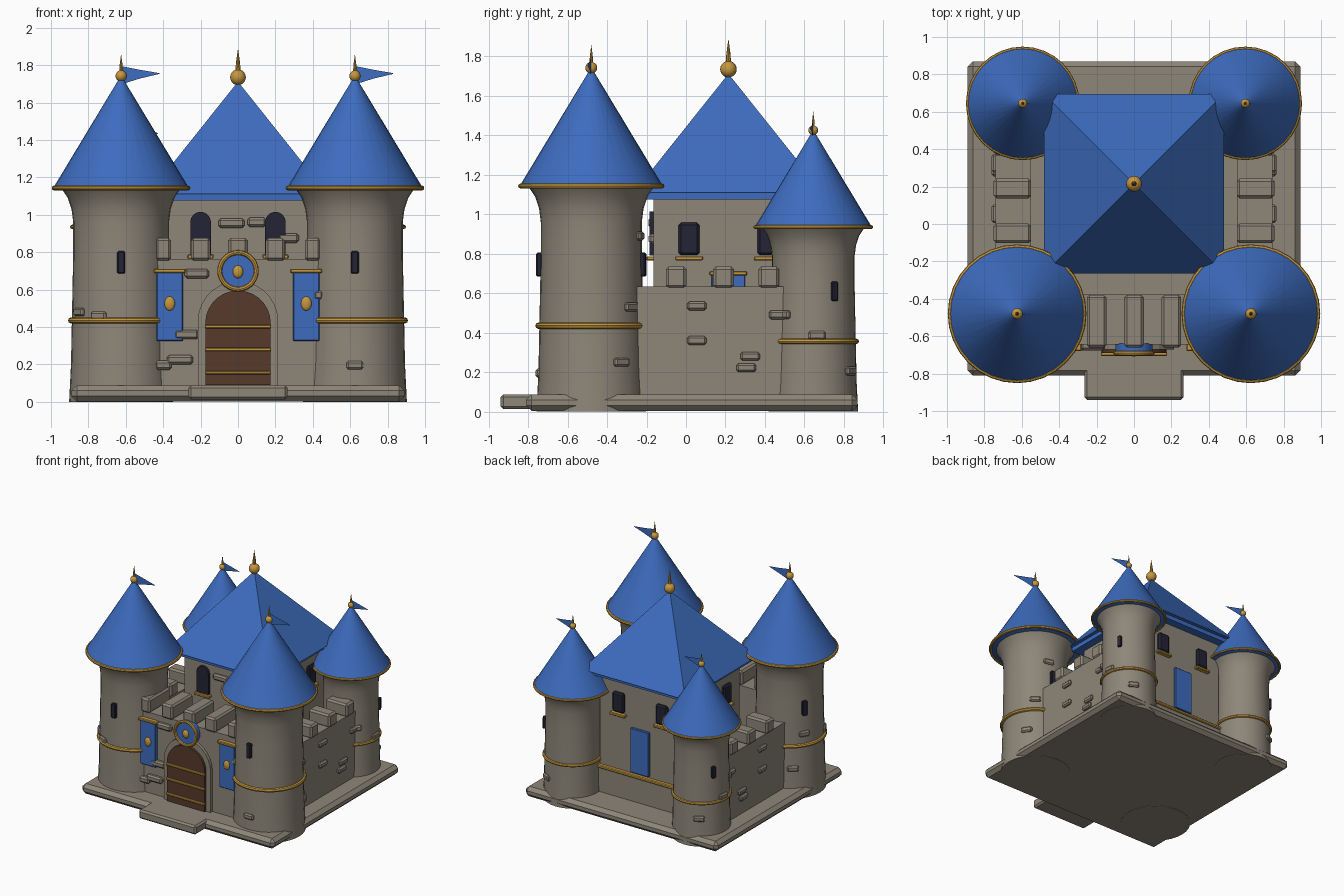
import bpy, bmesh, math
from mathutils import Matrix, Vector

if "Cube" in bpy.data.objects:
    bpy.data.objects.remove(bpy.data.objects["Cube"])

def material(name, rgb):
    m = bpy.data.materials.new(name)
    m.diffuse_color = (*rgb, 1)
    m.use_nodes = True
    m.node_tree.nodes["Principled BSDF"].inputs["Base Color"].default_value = m.diffuse_color
    return m

STONE = material("grey stone", (0.27, 0.24, 0.19))
BLUE = material("royal blue", (0.047, 0.15, 0.52))
GOLD = material("gold", (0.56, 0.31, 0.05))
WOOD = material("brown wood", (0.095, 0.042, 0.024))
DARK = material("dark glass", (0.017, 0.017, 0.035))

def finish(name, bm, mat, loc=(0, 0, 0), rot=0, smooth=False):
    bmesh.ops.recalc_face_normals(bm, faces=bm.faces)
    me = bpy.data.meshes.new(name)
    bm.to_mesh(me)
    bm.free()
    me.transform(Matrix.Translation(loc) @ Matrix.Rotation(rot, 4, 'Z'))
    me.materials.append(mat)
    ob = bpy.data.objects.new(name, me)
    bpy.context.collection.objects.link(ob)
    if smooth:
        bpy.ops.object.select_all(action='DESELECT')
        ob.select_set(True)
        bpy.context.view_layer.objects.active = ob
        bpy.ops.object.shade_smooth_by_angle(angle=math.radians(35))
    return ob

def box(name, mat, loc, size, bevel=0.0, rot=0):
    bm = bmesh.new()
    bmesh.ops.create_cube(bm, size=1, matrix=Matrix.Diagonal((*size, 1)))
    if bevel:
        bmesh.ops.bevel(bm, geom=bm.edges[:], offset=bevel, segments=1, affect='EDGES')
    return finish(name, bm, mat, loc, rot)

def lathe(name, mat, prof, loc, n=32):
    """Revolve (radius, z) points; radius 0 closes to a point."""
    bm = bmesh.new()
    vs = [bm.verts.new((r, 0, z)) for r, z in prof]
    es = [bm.edges.new(p) for p in zip(vs, vs[1:])]
    bmesh.ops.spin(bm, geom=vs + es, cent=(0, 0, 0), axis=(0, 0, 1),
                   angle=2 * math.pi, steps=n, use_duplicate=False)
    bmesh.ops.remove_doubles(bm, verts=bm.verts, dist=1e-5)
    return finish(name, bm, mat, loc, smooth=True)

def ring(name, R, r, loc, n=32, upright=False):
    bm = bmesh.new()
    c = [bm.verts.new((R + r * math.cos(t), 0, r * math.sin(t)))
         for t in [k * math.pi / 4 for k in range(8)]]
    es = [bm.edges.new((c[k], c[(k + 1) % 8])) for k in range(8)]
    bmesh.ops.spin(bm, geom=c + es, cent=(0, 0, 0), axis=(0, 0, 1),
                   angle=2 * math.pi, steps=n, use_duplicate=False)
    bmesh.ops.remove_doubles(bm, verts=bm.verts, dist=1e-5)
    if upright:
        bm.transform(Matrix.Rotation(math.pi / 2, 4, 'X'))
    return finish(name, bm, GOLD, loc, smooth=True)

def ball(name, loc, size):
    bm = bmesh.new()
    bmesh.ops.create_uvsphere(bm, u_segments=16, v_segments=10, radius=1,
                              matrix=Matrix.Diagonal((*size, 1)))
    return finish(name, bm, GOLD, loc, smooth=True)

def prism(name, mat, pts, depth, loc, rot=0):
    """Extrude an (x, z) outline outward along local -y."""
    bm = bmesh.new()
    f = bm.faces.new([bm.verts.new((x, 0, z)) for x, z in pts])
    ex = bmesh.ops.extrude_face_region(bm, geom=[f])['geom']
    bmesh.ops.translate(bm, vec=(0, -depth, 0),
                        verts=[g for g in ex if isinstance(g, bmesh.types.BMVert)])
    return finish(name, bm, mat, loc, rot)

def arch(w, z0, spring, n=14):
    return [(-w, z0), (w, z0)] + [(w * math.cos(t), spring + w * math.sin(t))
                                  for t in [math.pi * k / n for k in range(n + 1)]]

def around(c, r, deg, z):
    a = math.radians(deg)
    return (c[0] + r * math.cos(a), c[1] + r * math.sin(a), z), a + math.pi / 2

def spike(name, loc, r, z0, z1, ballr):
    ball(name + "_ball", (loc[0], loc[1], z0), (ballr,) * 3)
    lathe(name + "_spike", GOLD, [(r, z0), (r * 0.7, (z0 + z1) / 2), (0, z1)], (*loc, 0), 10)

# Base plate and entrance step
box("base_plate", STONE, (0, 0.03, 0.045), (1.78, 1.68, 0.085), 0.028)
box("entrance_step", STONE, (0, -0.77, 0.05), (0.53, 0.34, 0.075), 0.014)

# Four corner towers: back pair is the front pair scaled down
def tower(label, c, s, slits, stones):
    L = (*c, 0)
    P = lambda pts: [(r * s, z * s) for r, z in pts]
    lathe(label + "_body", STONE, P([(0, 0), (0.278, 0), (0.268, 0.2), (0.256, 0.8), (0.256, 0.96),
                                     (0.265, 1.03), (0.285, 1.09), (0.312, 1.13), (0, 1.13)]), L)
    lathe(label + "_roof", BLUE, P([(0, 1.13), (0.33, 1.13), (0.362, 1.145), (0.012, 1.725), (0, 1.725)]), L)
    ring(label + "_eave_trim", 0.358 * s, 0.013 * s, (*c, 1.143 * s))
    ring(label + "_belt", 0.268 * s, 0.016 * s, (*c, 0.435 * s))
    spike(label + "_finial", c, 0.011 * s, 1.742 * s, 1.86 * s, 0.03 * s)
    # Waving pennant
    bm = bmesh.new()
    pts = [((0, 0, 1.795), (0.01, 0, 1.70)), ((0.1, -0.008, 1.775), (0.1, -0.008, 1.728)),
           ((0.205, -0.02, 1.757), (0.205, -0.02, 1.753))]
    cols = [[bm.verts.new(Vector(p) * s) for p in pair] for pair in pts]
    for a, b in zip(cols, cols[1:]):
        bm.faces.new((a[0], b[0], b[1], a[1]))
    bmesh.ops.solidify(bm, geom=bm.faces[:], thickness=0.008)
    finish(label + "_pennant", bm, BLUE, L)
    for deg in slits:
        p, rot = around(c, 0.262 * s, deg, 0.745 * s)
        box(label + "_slit", DARK, p, (0.042 * s, 0.035 * s, 0.12 * s), 0.006, rot)
    for deg, z in stones:
        p, rot = around(c, (0.272 - 0.02 * z) * s, deg, z * s)
        box(label + "_stone", STONE, p, (0.09, 0.03, 0.045), 0.01, rot)

tower("front_right_tower", (0.625, -0.48), 1, (-90, 82), [(-90, 0.195), (35, 0.25), (50, 0.53), (75, 0.89)])
tower("front_left_tower", (-0.625, -0.48), 1, (-90, 150), [(212, 0.48), (243, 0.46), (150, 0.53), (130, 0.25)])
tower("back_right_tower", (0.595, 0.645), 0.818, (30, -90), [(5, 0.47), (60, 0.25), (-45, 0.6)])
tower("back_left_tower", (-0.595, 0.645), 0.818, (150, 270), [(175, 0.47), (120, 0.28), (225, 0.6)])

# Keep with pyramid roof
K = (0, 0.215)
box("keep_body", STONE, (0, 0.215, 0.58), (0.76, 0.76, 1.01))
box("keep_plinth", STONE, (0, 0.215, 0.18), (0.80, 0.80, 0.23), 0.01)
box("keep_ledge_trim", GOLD, (0, 0.215, 0.30), (0.82, 0.82, 0.025), 0.006)
box("keep_eave", BLUE, (0, 0.215, 1.095), (0.90, 0.90, 0.04))
bm = bmesh.new()
h = 0.48
quad = [bm.verts.new((x, y, 1.11)) for x, y in ((-h, -h), (h, -h), (h, h), (-h, h))]
apex = bm.verts.new((0, 0, 1.712))
bm.faces.new(quad)
for k in range(4):
    bm.faces.new((quad[k], quad[(k + 1) % 4], apex))
finish("keep_roof", bm, BLUE, (*K, 0))
spike("keep_finial", K, 0.016, 1.735, 1.89, 0.042)

# Keep windows, sills and banners on each side
for side, deg in (("front", -90), ("right", 0), ("back", 90), ("left", 180)):
    a = math.radians(deg)
    rot = a + math.pi / 2
    def at(u, out, z):
        v = Matrix.Rotation(rot, 3, 'Z') @ Vector((u, -out, z))
        return (K[0] + v.x, K[1] + v.y, v.z)
    for u in (-0.2, 0.2):
        if side == "front":
            prism("front_window", DARK, arch(0.055, 0.79, 0.96), 0.025, at(u, 0.375, 0), rot)
        else:
            box(side + "_window", DARK, at(u, 0.385, 0.875), (0.105, 0.04, 0.165), 0.012, rot)
        box(side + "_sill", GOLD, at(u, 0.39, 0.776), (0.14, 0.05, 0.022), 0.005, rot)
    if side != "front":
        box(side + "_banner", BLUE, at(0, 0.385, 0.51), (0.17, 0.03, 0.37), 0.004, rot)
        if side != "back":
            box(side + "_banner_rod", GOLD, at(0, 0.39, 0.70), (0.19, 0.035, 0.022), 0.005, rot)
for x, z, w in ((-0.035, 0.955, 0.14), (0.1, 0.96, 0.1), (0.27, 0.875, 0.11)):
    box("keep_stone", STONE, (x, -0.17, z), (w, 0.04, 0.05), 0.012)

# Side curtain walls with merlons
for s in (-1, 1):
    box("side_wall", STONE, (s * 0.645, 0.11, 0.36), (0.19, 0.80, 0.545))
    for y in (-0.05, 0.19, 0.42):
        box("side_merlon", STONE, (s * 0.65, y, 0.68), (0.20, 0.105, 0.11), 0.014)
    for y, z in ((0.055, 0.535), (0.055, 0.36), (0.325, 0.28), (0.305, 0.222), (0.47, 0.49)):
        box("side_wall_stone", STONE, (s * 0.743, y, z), (0.036, 0.10, 0.045), 0.011)

# Gatehouse wall with merlons
box("gate_wall", STONE, (0, -0.51, 0.42), (0.86, 0.27, 0.68))
for k in range(-2, 3):
    w = 0.105 if abs(k) < 2 else 0.085
    box("gate_merlon", STONE, (k * 0.2, -0.52, 0.815), (w, 0.28, 0.12), 0.014)
for x, z, w in ((-0.275, 0.36, 0.13), (-0.31, 0.225, 0.14), (-0.4, 0.195, 0.09),
                (-0.22, 0.685, 0.13), (0.43, 0.57, 0.05)):
    box("gate_stone", STONE, (x, -0.65, z), (w, 0.05, 0.05), 0.012)

# Arched door, frame and bands
prism("door_frame", STONE, arch(0.215, 0.08, 0.43), 0.04, (0, -0.63, 0))
prism("door", WOOD, arch(0.175, 0.09, 0.42), 0.03, (0, -0.66, 0))
for z in (0.155, 0.28, 0.402):
    box("door_band", GOLD, (0, -0.695, z), (0.355, 0.02, 0.018), 0.004)

# Round crest over the door
disc = [(0.1 * math.cos(k * math.pi / 14), 0.1 * math.sin(k * math.pi / 14)) for k in range(28)]
prism("crest_disc", BLUE, disc, 0.05, (0, -0.64, 0.70))
ring("crest_ring", 0.098, 0.013, (0, -0.69, 0.70), 28, True)
ball("crest_boss", (0, -0.69, 0.695), (0.028, 0.018, 0.035))

# Front banners with rods and emblems
for s in (-1, 1):
    box("front_banner", BLUE, (s * 0.365, -0.655, 0.51), (0.14, 0.03, 0.37), 0.004)
    box("front_banner_rod", GOLD, (s * 0.365, -0.66, 0.70), (0.17, 0.04, 0.022), 0.005)
    ball("front_banner_emblem", (s * 0.365, -0.67, 0.525), (0.028, 0.015, 0.038))
